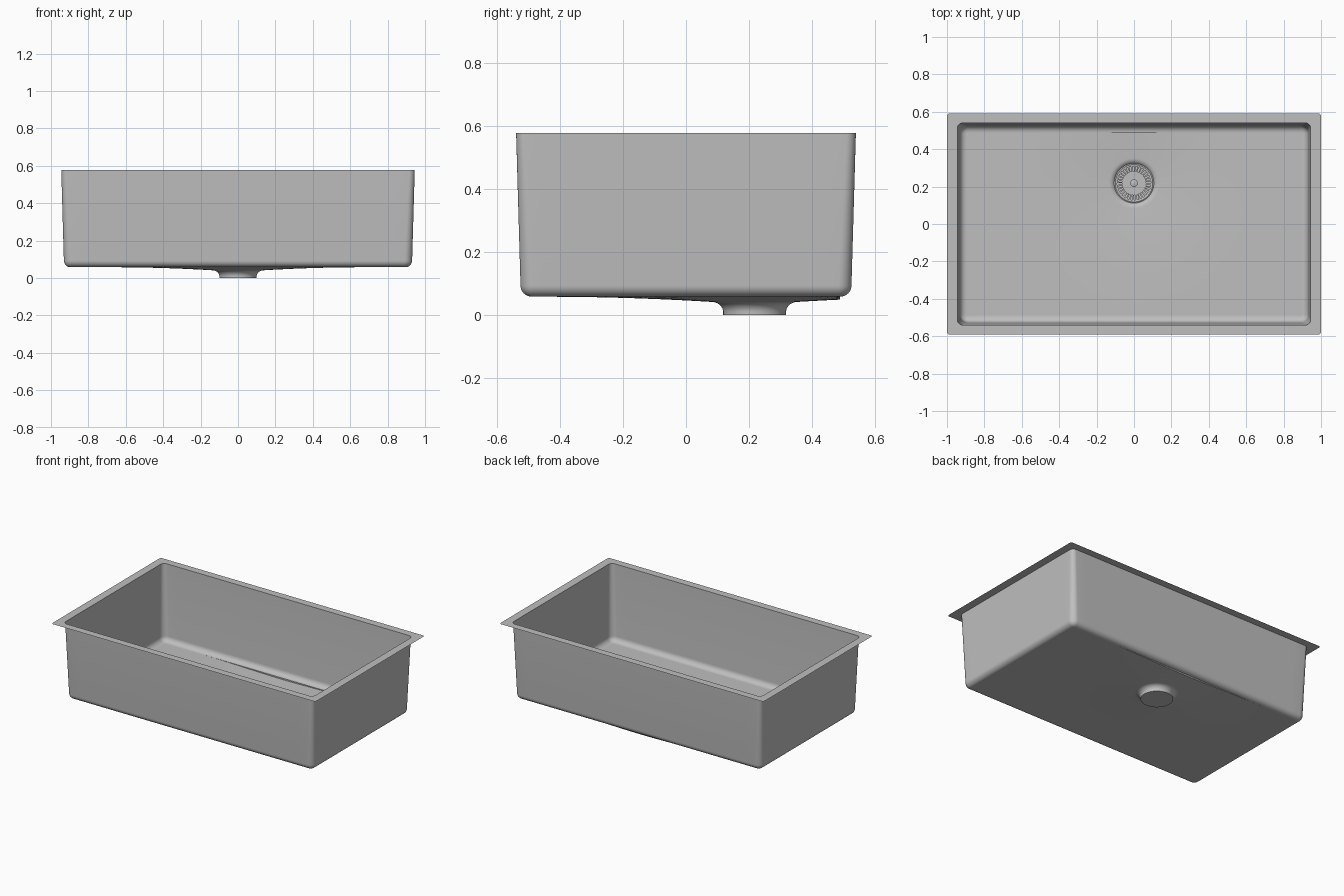
import bpy, bmesh, math

if "Cube" in bpy.data.objects:
    bpy.data.objects.remove(bpy.data.objects["Cube"])

DY = 0.218      # drain centre in y
TOP = 0.578     # flange height
K = 10          # segments per corner
E = 24          # segments per straight edge

steel = bpy.data.materials.new("brushed steel")
steel.diffuse_color = (0.52, 0.52, 0.52, 1)
steel.use_nodes = True
steel.node_tree.nodes["Principled BSDF"].inputs["Base Color"].default_value = steel.diffuse_color


def finish(name, bm, angle=35):
    bmesh.ops.recalc_face_normals(bm, faces=bm.faces[:])
    me = bpy.data.meshes.new(name)
    bm.to_mesh(me)
    bm.free()
    ob = bpy.data.objects.new(name, me)
    bpy.context.collection.objects.link(ob)
    me.materials.append(steel)
    bpy.ops.object.select_all(action='DESELECT')
    ob.select_set(True)
    bpy.context.view_layer.objects.active = ob
    bpy.ops.object.shade_smooth_by_angle(angle=math.radians(angle))
    return ob


def rounded_rect(hx, hy, r, z):
    """Corner arcs joined by subdivided straight edges."""
    pts = []
    corners = [(1, 1), (-1, 1), (-1, -1), (1, -1)]
    arcs = []
    for i, (sx, sy) in enumerate(corners):
        cx, cy = sx * (hx - r), sy * (hy - r)
        arcs.append([(cx + r * math.cos(math.pi / 2 * (i + k / K)),
                      cy + r * math.sin(math.pi / 2 * (i + k / K)), z) for k in range(K + 1)])
    for i in range(4):
        pts += arcs[i]
        a, b = arcs[i][-1], arcs[(i + 1) % 4][0]
        pts += [(a[0] + (b[0] - a[0]) * t / E, a[1] + (b[1] - a[1]) * t / E, z) for t in range(1, E)]
    return pts


def circle(r, z, n=64):
    return [(r * math.cos(2 * math.pi * i / n), DY + r * math.sin(2 * math.pi * i / n), z)
            for i in range(n)]


def loft(bm, loops, cap=False, skip=None):
    """Bridge point loops; skip(ring, segment) leaves a hole."""
    rings = [[bm.verts.new(p) for p in lp] for lp in loops]
    n = len(rings[0])
    for j in range(len(rings) - 1):
        for i in range(n):
            if skip and skip(j, i):
                continue
            k = (i + 1) % n
            bm.faces.new((rings[j][i], rings[j][k], rings[j + 1][k], rings[j + 1][i]))
    if cap:
        bm.faces.new(rings[-1])


# flat mounting flange
bm = bmesh.new()
loft(bm, [rounded_rect(1.0, 0.591, 0.015, TOP), rounded_rect(0.945, 0.54, 0.03, TOP)])
finish("flange", bm)

# tapered walls with a rounded lower edge
R = 0.036
loops = [rounded_rect(0.945, 0.54, 0.03, TOP)]
for s in range(9):
    a = math.pi / 2 * s / 8
    d = R * (1 - math.cos(a))
    loops.append(rounded_rect(0.931 - d, 0.526 - d, 0.042 - d, 0.058 + R * (1 - math.sin(a))))
bm = bmesh.new()
loft(bm, loops)
finish("basin_walls", bm)


# floor dished toward the drain
def floor_z(r):
    t = min(1, max(0, (r - 0.13) / 0.55))
    return 0.058 - 0.017 * (1 - t) ** 2


edge = rounded_rect(0.931 - R, 0.526 - R, 0.006, 0.058)
loops = [edge]
for s in range(13):
    t = (s / 12) ** 0.7
    ring = []
    for x, y, z in edge:
        dx, dy = x, y - DY
        d = math.hypot(dx, dy)
        r = d + (0.135 - d) * t
        ring.append((dx / d * r, DY + dy / d * r, floor_z(r)))
    loops.append(ring)
bm = bmesh.new()
loft(bm, loops)
finish("basin_floor", bm)

# drain cup, flared at the top and closed below
prof = [(0.136, 0.041), (0.128, 0.0405), (0.120, 0.038), (0.113, 0.034),
        (0.107, 0.028), (0.102, 0.020), (0.100, 0.012), (0.100, 0.0)]
bm = bmesh.new()
loft(bm, [circle(r, z) for r, z in prof], cap=True)
finish("drain_cup", bm)

# strainer plate with radial slots and a ring of small holes
bm = bmesh.new()
sp = [(0.106, 0.027), (0.100, 0.030), (0.090, 0.028), (0.064, 0.022),
      (0.058, 0.022), (0.022, 0.022)]
loft(bm, [circle(r, z) for r, z in sp], cap=True,
     skip=lambda j, i: j == 2 and i % 2 == 0)
finish("strainer", bm)

# lifting knob of the strainer
bm = bmesh.new()
loft(bm, [circle(r, z, 32) for r, z in
          [(0.013, 0.022), (0.013, 0.032), (0.020, 0.035), (0.020, 0.039), (0.017, 0.041)]], cap=True)
finish("strainer_knob", bm)
